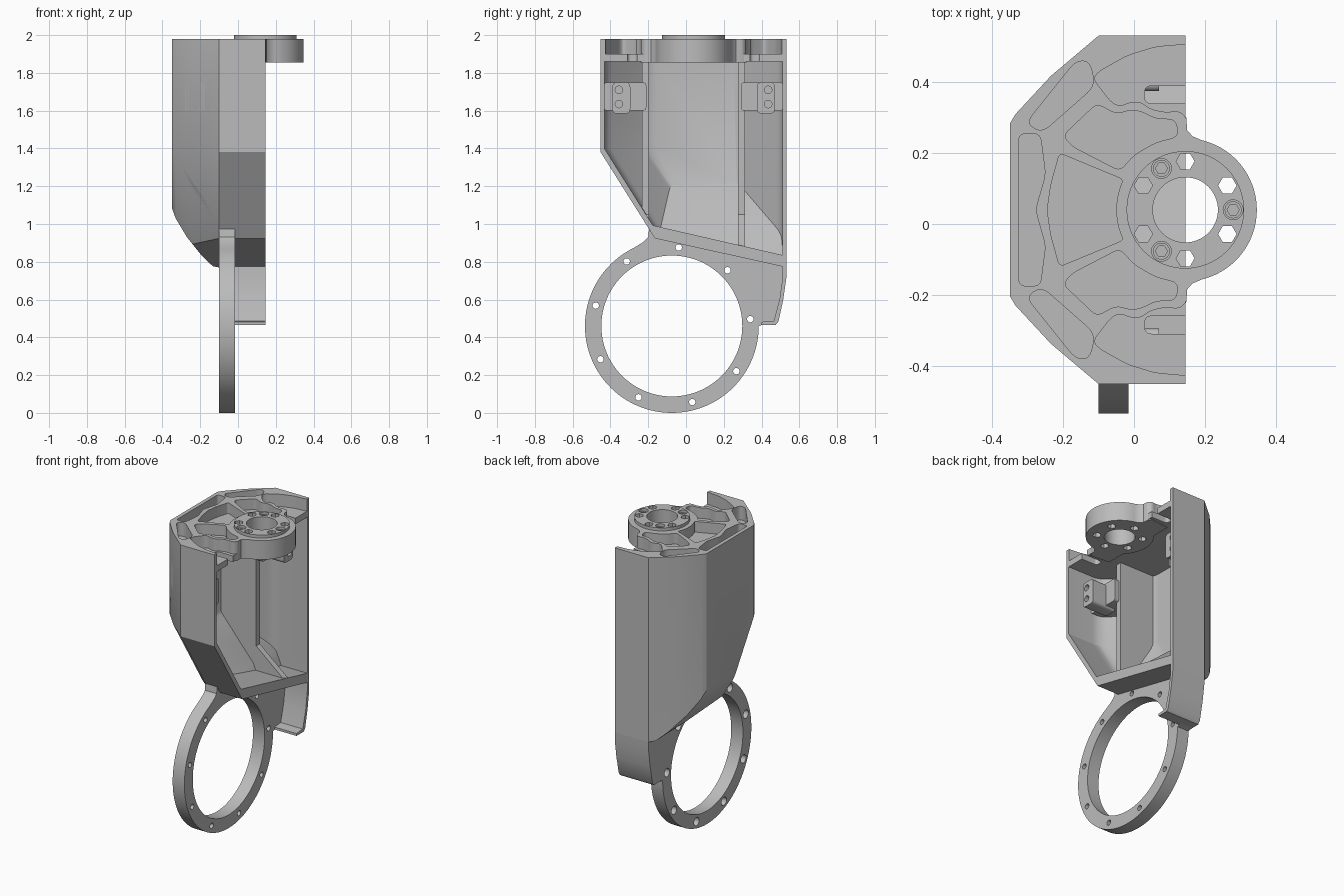
import bpy, bmesh, math
from mathutils import Vector

cube = bpy.data.objects.get("Cube")
if cube:
    bpy.data.objects.remove(cube, do_unlink=True)

grey = bpy.data.materials.new("machined_grey")
grey.use_nodes = True
GREY = (0.5, 0.5, 0.5, 1)
grey.diffuse_color = GREY
grey.node_tree.nodes["Principled BSDF"].inputs["Base Color"].default_value = GREY

MID = 0.04            # symmetry line of the housing in y
HUB = (0.145, MID)    # hub centre in x, y
RING = (-0.075, 0.46) # ring centre in y, z


def circle(c, r, n=48, start=0.0, sweep=360.0):
    count = n if sweep == 360 else n + 1
    return [(c[0] + r * math.cos(math.radians(start + sweep * i / n)),
             c[1] + r * math.sin(math.radians(start + sweep * i / n))) for i in range(count)]


def rounded(pts, r, n=5):
    """Replace every corner of a polygon with a small curve."""
    out = []
    for i, p in enumerate(pts):
        p, a, b = Vector(p), Vector(pts[i - 1]), Vector(pts[(i + 1) % len(pts)])
        s = p + (a - p).normalized() * min(r, (a - p).length * 0.45)
        e = p + (b - p).normalized() * min(r, (b - p).length * 0.45)
        for k in range(n + 1):
            t = k / n
            out.append(tuple(s * (1 - t) ** 2 + p * 2 * t * (1 - t) + e * t * t))
    return out


def mirror(pts):
    return [(x, 2 * MID - y) for x, y in pts]


def finish(name, bm):
    bmesh.ops.recalc_face_normals(bm, faces=bm.faces)
    me = bpy.data.meshes.new(name)
    bm.to_mesh(me)
    bm.free()
    me.materials.append(grey)
    ob = bpy.data.objects.new(name, me)
    bpy.context.collection.objects.link(ob)
    return ob


def prism(name, pts, axis, lo, hi):
    """Extrude a 2D outline along an axis."""
    place = {"x": lambda u, v, w: (w, u, v),
             "y": lambda u, v, w: (u, w, v),
             "z": lambda u, v, w: (u, v, w)}[axis]
    bm = bmesh.new()
    rings = [[bm.verts.new(place(u, v, w)) for u, v in pts] for w in (lo, hi)]
    bm.faces.new(rings[0])
    bm.faces.new(rings[1])
    for i in range(len(pts)):
        j = (i + 1) % len(pts)
        bm.faces.new((rings[0][i], rings[0][j], rings[1][j], rings[1][i]))
    return finish(name, bm)


def slanted_shell(name, plan, top, bend, drop):
    """Upright body whose front half leans back below the bend."""
    bm = bmesh.new()
    for x, y in plan:
        lean = drop * 0.63 if y < MID else 0
        bm.verts.new((x, y, top))
        bm.verts.new((x, y + lean, bend - drop))
        if lean:
            bm.verts.new((x, y, bend))
    bmesh.ops.convex_hull(bm, input=bm.verts)
    loose = [v for v in bm.verts if not v.link_faces]
    bmesh.ops.delete(bm, geom=loose, context="VERTS")
    bmesh.ops.dissolve_limit(bm, angle_limit=0.002, verts=bm.verts, edges=bm.edges)
    return finish(name, bm)


def combine(ob, other, op="DIFFERENCE", keep=False):
    mod = ob.modifiers.new("cut", "BOOLEAN")
    mod.operation, mod.solver, mod.object = op, "EXACT", other
    dg = bpy.context.evaluated_depsgraph_get()
    me = bpy.data.meshes.new_from_object(ob.evaluated_get(dg))
    ob.modifiers.remove(mod)
    ob.data = me
    if not keep:
        bpy.data.objects.remove(other, do_unlink=True)
    return ob


# Outer envelope of the housing, trimmed by its bottom slope and back curve
half = [(0.145, 0.532), (-0.1, 0.532), (-0.235, 0.418), (-0.335, 0.31), (-0.35, 0.285)]
envelope = slanted_shell("envelope", half + mirror(half)[::-1], 1.98, 1.38, 0.68)
combine(envelope, prism("bottom_cut", [(-0.6, 2.1), (-0.6, 1.02), (0.6, 0.755), (0.6, 2.1)],
                        "x", -1, 1), "INTERSECT")
combine(envelope, prism("back_cut", [(-0.4, 2.1), (-0.4, 1.3), (-0.352, 1.09), (-0.33, 1.03),
                                     (-0.27, 0.93), (-0.19, 0.83), (-0.1, 0.745), (-0.1, 0.4),
                                     (0.3, 0.4), (0.3, 2.1)], "y", -1, 1), "INTERSECT")
housing = envelope.copy()
housing.data = envelope.data.copy()
housing.name = "housing"
bpy.context.collection.objects.link(housing)

# Hollow interior, open towards +x
inner = [(0.4, 0.512), (-0.09, 0.512), (-0.32, 0.28)]
cavity = slanted_shell("cavity", rounded(inner + mirror(inner)[::-1], 0.05), 1.86, 1.4, 0.68)
combine(cavity, prism("cavity_floor", [(-0.6, 2), (-0.6, 1.09), (0.6, 0.815), (0.6, 2)],
                      "x", -1, 1), "INTERSECT")
combine(cavity, prism("cavity_back", [(-0.4, 2), (-0.4, 1.36), (-0.31, 1.2), (-0.08, 0.93),
                                      (-0.03, 0.8), (0.5, 0.8), (0.5, 2)], "y", -1, 1), "INTERSECT")
combine(housing, cavity)

# Hub arm reaching out past the open side
neck = [(0.0, 0.31), (0.135, 0.32), (0.148, 0.3), (0.15, 0.265), (0.165, 0.248), (0.2, 0.233)]
hub = prism("hub", circle(HUB, 0.202, 72), "z", 1.855, 1.98)
combine(hub, prism("neck", neck + mirror(neck)[::-1], "z", 1.855, 1.98), "UNION")
combine(housing, hub, "UNION")

# Lightening pockets in the top
back_pocket = [(-0.325, 0.255), (-0.265, 0.255), (-0.25, 0.14)]
back_pocket += [(-0.276, MID + 0.01)]
corner_pocket = [(-0.305, 0.285), (-0.26, 0.258), (-0.11, 0.39), (-0.125, 0.46), (-0.165, 0.46)]
side_pocket = [(-0.115, 0.41), (-0.065, 0.345), (-0.04, 0.332), (-0.01, 0.345), (0.02, 0.345),
               (0.045, 0.325), (0.09, 0.315), (0.125, 0.32), (0.145, 0.305), (0.155, 0.28),
               (0.2, 0.28), (0.2, 0.512), (0.06, 0.5), (-0.02, 0.475), (-0.1, 0.43)]
lobe = [(-0.2, 0.25), (-0.175, 0.22), (-0.04, 0.15), (0.0, 0.195), (0.06, 0.23), (0.125, 0.247),
        (0.118, 0.295), (0.06, 0.297), (0.02, 0.318), (-0.01, 0.322), (-0.05, 0.31), (-0.105, 0.34)]
slot = [(0.03, 0.34), (0.2, 0.34), (0.2, 0.39), (0.03, 0.39)]
centre_lobe = circle(HUB, 0.195, 10, 154, 52) + [(-0.21, -0.12), (-0.235, -0.03), (-0.245, MID),
                                                 (-0.235, 0.11), (-0.21, 0.2)]
pockets = [(back_pocket + mirror(back_pocket)[::-1], 1.89, 0.02), (centre_lobe, 1.91, 0.015)]
for flip in (list, mirror):
    pockets += [(flip(corner_pocket), 1.89, 0.03), (flip(side_pocket), 1.9, 0.02),
                (flip(lobe), 1.91, 0.02), (flip(slot), 1.8, 0.02)]
for outline, floor, r in pockets:
    combine(housing, prism("pocket", rounded(outline, r), "z", floor, 2.1))

# Raised hub cap, bore, hexagonal holes and screw recesses
combine(housing, prism("cap", circle(HUB, 0.166, 64), "z", 1.9, 2.0), "UNION")
combine(housing, prism("bore", circle(HUB, 0.092, 64), "z", 1.8, 2.1))
for angle in (30, 90, 150, 210, 270, 330):
    c = circle(HUB, 0.137, 1, angle)[0]
    combine(housing, prism("hex_hole", circle(c, 0.026, 6), "z", 1.8, 2.1))
for angle in (0, 120, 240):
    c = circle(HUB, 0.135, 1, angle)[0]
    combine(housing, prism("recess", circle(c, 0.028, 24), "z", 1.96, 2.1))
    screw = prism("hub_screw", circle(c, 0.024, 24), "z", 1.95, 1.985)
    combine(screw, prism("socket", circle(c, 0.017, 6), "z", 1.965, 2.1))

# Inner ribs, side shelves and drilled mounting tabs
rib = [(-0.34, 1.87), (-0.06, 1.87), (-0.06, 1.05), (0.145, 0.88), (0.145, 0.8), (-0.34, 0.8)]
for label, s in (("rear", 1), ("front", -1)):
    def span(a, b):
        return sorted((MID + s * a, MID + s * b))
    parts = [prism(label + "_rib", rib, "y", *span(0.235, 0.272))]
    y0, y1 = span(0.25, 0.475)
    shelf = rounded([(y0, 1.6), (y1, 1.6), (y1, 1.75), (y0, 1.75)], 0.02)
    parts.append(prism(label + "_shelf", shelf, "x", -0.3, -0.03))
    y0, y1 = span(0.335, 0.43)
    tab = rounded([(y0, 1.585), (y1, 1.585), (y1, 1.75), (y0, 1.75)], 0.025)
    parts.append(prism(label + "_tab", tab, "x", -0.1, 0.07))
    for z in (1.635, 1.71):
        combine(parts[2], prism("hole", circle((MID + s * 0.395, z), 0.02, 24), "x", 0.01, 0.2))
    for part in parts:
        combine(part, envelope, "INTERSECT", keep=True)
bpy.data.objects.remove(envelope, do_unlink=True)

# Mounting ring with the web that joins it to the housing
web = [(-0.225, 0.905), (-0.2, 0.93), (-0.195, 0.985), (-0.1, 0.94), (0.51, 0.81), (0.525, 0.72),
       (0.51, 0.6), (0.485, 0.48), (0.47, 0.468), (0.4, 0.465)]
outline = circle(RING, 0.46, 80, 0, -244) + web
ring = prism("mounting_ring", outline, "x", -0.1, -0.015)
combine(ring, prism("ring_bore", circle(RING, 0.373, 96), "x", -1, 1))
for i in range(9):
    c = circle(RING, 0.417, 1, 5 + 40 * i)[0]
    combine(ring, prism("hole", circle(c, 0.017, 20), "x", -1, 1))
    combine(ring, prism("counterbore", circle(c, 0.027, 20), "x", -1, -0.06))

# Rear wall tail curling in beside the ring
tail = [(0.532, 0.9), (0.532, 0.72), (0.515, 0.6), (0.49, 0.485), (0.475, 0.466), (0.4, 0.466),
        (0.4, 0.482), (0.465, 0.487), (0.495, 0.6), (0.512, 0.72), (0.512, 0.9)]
prism("wall_tail", tail, "x", -0.1, 0.145)

bpy.ops.object.select_all(action="DESELECT")
for ob in bpy.context.collection.objects:
    if ob.type == "MESH":
        ob.select_set(True)
        bpy.context.view_layer.objects.active = ob
bpy.ops.object.shade_smooth_by_angle(angle=math.radians(30))
